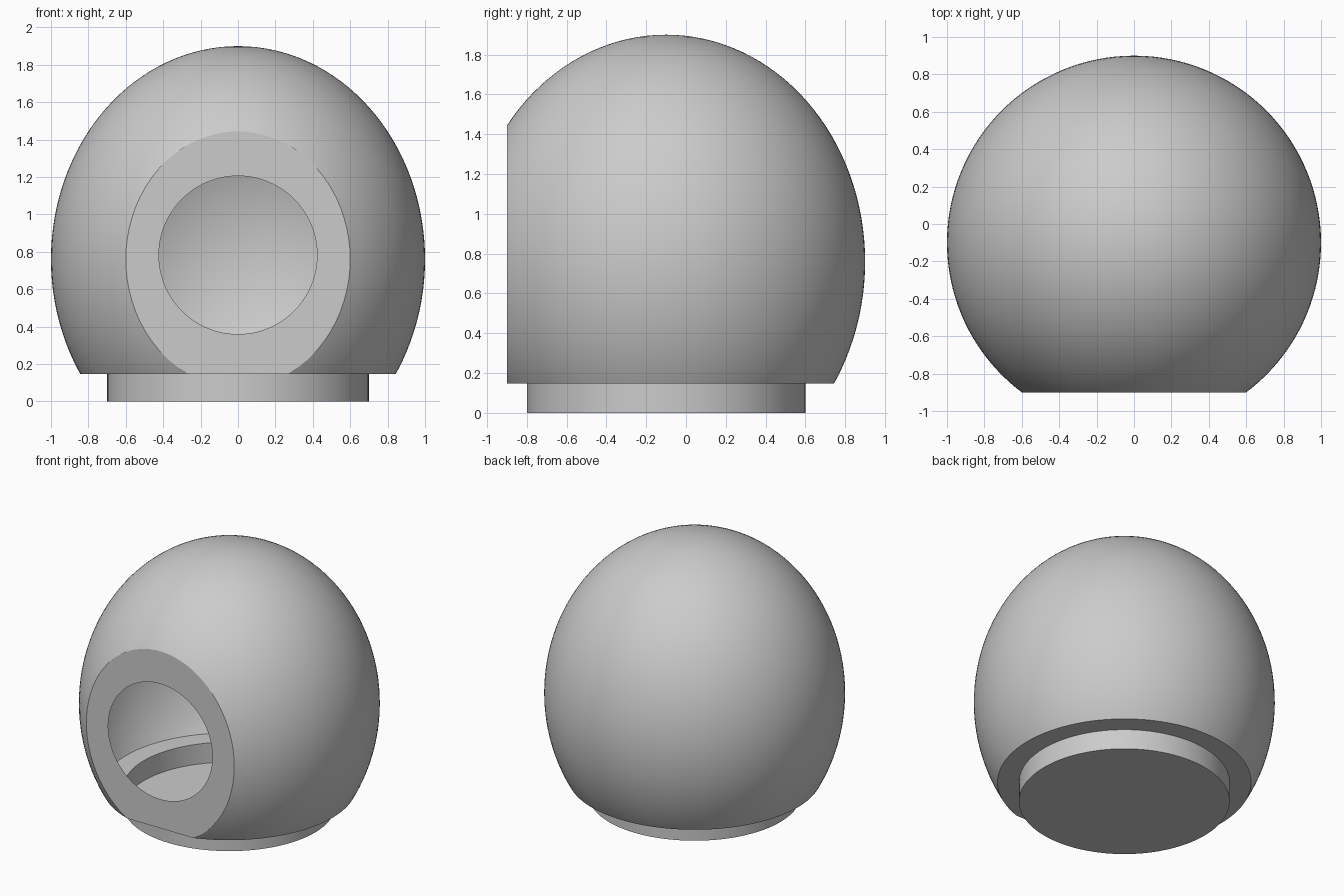
import bpy
import bmesh
from math import radians
from mathutils import Matrix, Vector

cube = bpy.data.objects.get("Cube")
if cube:
    bpy.data.objects.remove(cube, do_unlink=True)

AXIS_Y = -0.1      # vertical axis of the egg and its foot
CENTRE_Z = 0.76    # widest height of the egg
FRONT_Y = -0.9     # flat front
LEDGE_Z = 0.147    # flat underside
FOOT_R = 0.7
HOLE_R, HOLE_Z = 0.423, 0.783

grey = bpy.data.materials.new("plain_grey")
grey.use_nodes = True
colour = (0.6, 0.6, 0.6, 1)
grey.diffuse_color = colour
grey.node_tree.nodes["Principled BSDF"].inputs["Base Color"].default_value = colour


def finish(bm, name):
    """Turn a bmesh into a smooth, sharp-edged object."""
    bmesh.ops.recalc_face_normals(bm, faces=bm.faces[:])
    mesh = bpy.data.meshes.new(name)
    bm.to_mesh(mesh)
    bm.free()
    mesh.materials.append(grey)
    obj = bpy.data.objects.new(name, mesh)
    bpy.context.collection.objects.link(obj)
    bpy.ops.object.select_all(action="DESELECT")
    obj.select_set(True)
    bpy.context.view_layer.objects.active = obj
    bpy.ops.object.shade_smooth_by_angle(angle=radians(30))
    return obj


def cut(bm, point, normal):
    """Slice away everything beyond a plane."""
    bmesh.ops.bisect_plane(bm, geom=bm.verts[:] + bm.edges[:] + bm.faces[:],
                           plane_co=point, plane_no=normal, clear_outer=True)


def fill_ring(bm, axis, level, matrix, radius, normal):
    """Fill a flat rim, leaving a round opening in it."""
    rim = [e for e in bm.edges if not e.link_faces or e.is_boundary]
    rim = [e for e in rim if all(abs(v.co[axis] - level) < 1e-4 for v in e.verts)]
    ring = bmesh.ops.create_circle(bm, segments=96, radius=radius, matrix=matrix)["verts"]
    rim += list({e for v in ring for e in v.link_edges})
    bmesh.ops.triangle_fill(bm, edges=rim, normal=normal, use_beauty=True)


# Egg-shaped shell with a flat front and a flat underside
bm = bmesh.new()
bmesh.ops.create_uvsphere(
    bm, u_segments=128, v_segments=64, radius=1,
    matrix=Matrix.Translation((0, AXIS_Y, CENTRE_Z)) @ Matrix.Diagonal((1, 1, 1.14, 1)))
cut(bm, (0, FRONT_Y, 0), (0, -1, 0))
cut(bm, (0, 0, LEDGE_Z), (0, 0, -1))

# Straight edge where the front meets the underside
corners = [v for v in bm.verts
           if abs(v.co.y - FRONT_Y) < 1e-4 and abs(v.co.z - LEDGE_Z) < 1e-4]
bm.edges.new((min(corners, key=lambda v: v.co.x), max(corners, key=lambda v: v.co.x)))

# Front plate with the round entrance, then the underside ledge
fill_ring(bm, 1, FRONT_Y,
          Matrix.Translation((0, FRONT_Y, HOLE_Z)) @ Matrix.Rotation(radians(90), 4, "X"),
          HOLE_R, Vector((0, -1, 0)))
fill_ring(bm, 2, LEDGE_Z, Matrix.Translation((0, AXIS_Y, LEDGE_Z)),
          FOOT_R, Vector((0, 0, -1)))
finish(bm, "shell")

# Round foot: an open cup that forms the floor
bm = bmesh.new()
bmesh.ops.create_cone(bm, cap_ends=True, segments=96, radius1=FOOT_R, radius2=FOOT_R,
                      depth=LEDGE_Z, matrix=Matrix.Translation((0, AXIS_Y, LEDGE_Z / 2)))
lid = [f for f in bm.faces if f.calc_center_median().z > LEDGE_Z - 1e-4]
bmesh.ops.delete(bm, geom=lid, context="FACES_ONLY")
finish(bm, "foot")
